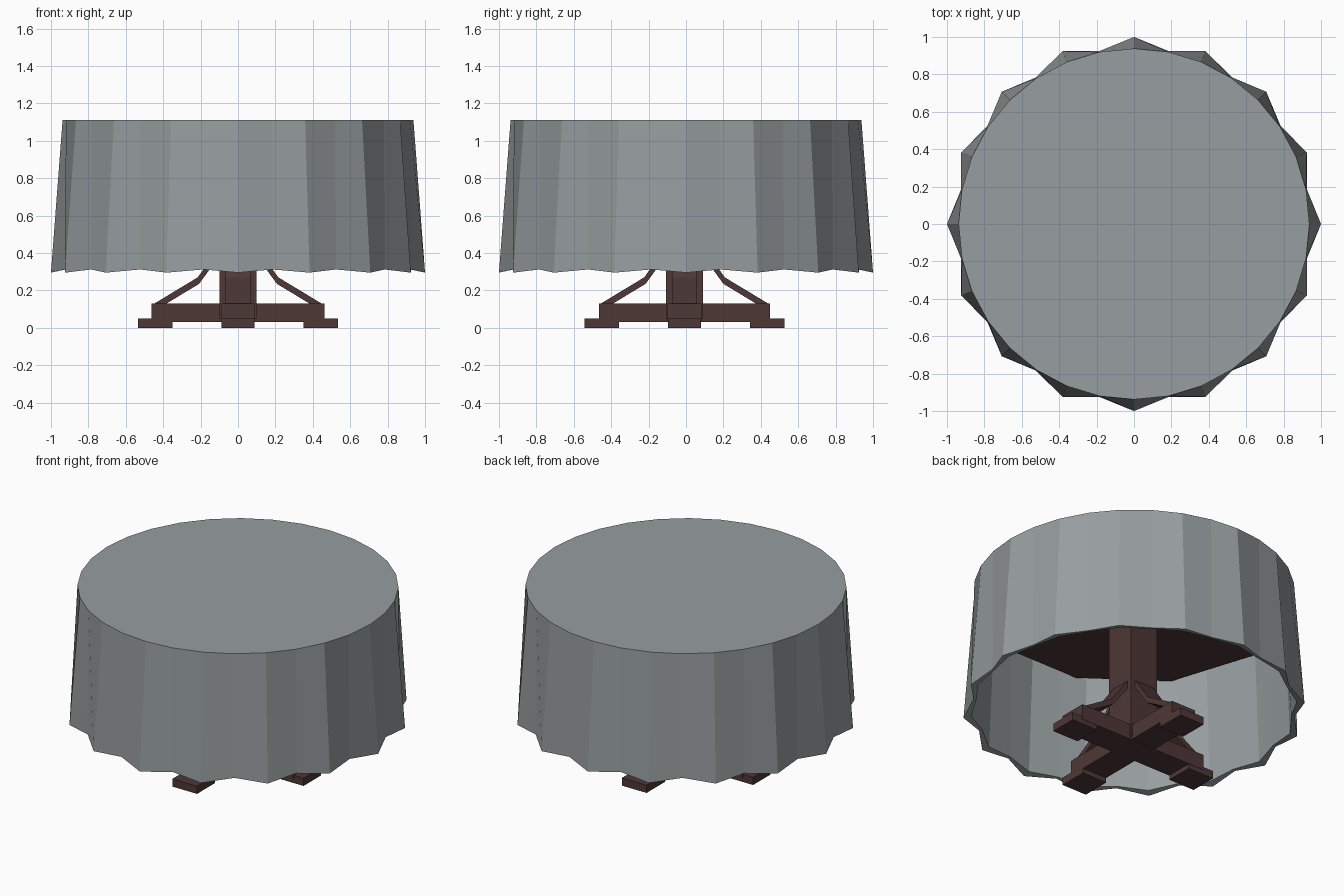
import bpy, bmesh
from math import sin, cos, pi, radians
from mathutils import Matrix

cube = bpy.data.objects.get("Cube")
if cube:
    bpy.data.objects.remove(cube, do_unlink=True)

CY = -0.008  # the pedestal sits slightly forward


def material(name, rgb):
    m = bpy.data.materials.new(name)
    m.use_nodes = True
    m.diffuse_color = (*rgb, 1)
    m.node_tree.nodes["Principled BSDF"].inputs["Base Color"].default_value = (*rgb, 1)
    return m


cloth = material("grey cloth", (0.31, 0.34, 0.35))
wood = material("dark brown wood", (0.077, 0.04, 0.038))


def finish(name, bm, mat):
    bmesh.ops.recalc_face_normals(bm, faces=bm.faces)
    me = bpy.data.meshes.new(name)
    bm.to_mesh(me)
    bm.free()
    me.materials.append(mat)
    ob = bpy.data.objects.new(name, me)
    bpy.context.scene.collection.objects.link(ob)
    return ob


def box(name, x, y, z, turn=0):
    """Box between (min, max) pairs, turned about the pedestal axis."""
    bm = bmesh.new()
    bmesh.ops.create_cube(bm, size=1)
    for v in bm.verts:
        v.co = [lo + (c + 0.5) * (hi - lo) for c, (lo, hi) in zip(v.co, (x, y, z))]
    bm.transform(Matrix.Translation((0, CY, 0)) @ Matrix.Rotation(radians(turn), 4, "Z"))
    return finish(name, bm, wood)


# Draped tablecloth: pleated hem, thin wall, closed top
N = 32
bm = bmesh.new()


def ring(tip_r, valley_r, tip_z, valley_z):
    verts = []
    for i in range(N):
        a = 2 * pi * i / N
        r, z = (valley_r, valley_z) if i % 2 else (tip_r, tip_z)
        verts.append(bm.verts.new((r * cos(a), r * sin(a), z)))
    return verts


rings = [ring(0.938, 0.938, 1.11, 1.11), ring(1.0, 0.943, 0.295, 0.312),
         ring(0.955, 0.925, 0.305, 0.315), ring(0.92, 0.92, 1.095, 1.095)]
for a, b in zip(rings, rings[1:]):
    for i in range(N):
        j = (i + 1) % N
        bm.faces.new((a[i], a[j], b[j], b[i]))
bm.faces.new(rings[0])
bm.faces.new(rings[-1])
finish("tablecloth", bm, cloth)

# Ten-sided table top under the cloth
bm = bmesh.new()
bmesh.ops.create_cone(bm, cap_ends=True, segments=10, radius1=0.905, radius2=0.905, depth=0.085,
                      matrix=Matrix.Translation((0, 0, 1.0425)) @ Matrix.Rotation(pi / 2, 4, "Z"))
finish("table_top", bm, wood)

# Centre column
box("column", (-0.1, 0.1), (-0.1, 0.1), (0.05, 1.01))

# Crossed base beams, the second one a touch slimmer
box("base_beam_x", (-0.462, 0.462), (-0.09, 0.09), (0.03, 0.13))
box("base_beam_y", (-0.458, 0.458), (-0.088, 0.088), (0.031, 0.129), 90)

# Bent brace profile: distance from axis, height
brace = [(0.455, 0.125), (0.215, 0.27), (0.08, 0.46), (0.08, 0.41), (0.208, 0.235), (0.39, 0.125)]

for k, side in enumerate(("left", "back", "right", "front")):
    box(side + "_foot", (0.35, 0.535), (-0.088, 0.088), (0, 0.05), 90 * k)
    bm = bmesh.new()
    face = bm.faces.new([bm.verts.new((r, -0.068, z)) for r, z in brace])
    ext = bmesh.ops.extrude_face_region(bm, geom=[face])
    bmesh.ops.translate(bm, vec=(0, 0.136, 0),
                        verts=[g for g in ext["geom"] if isinstance(g, bmesh.types.BMVert)])
    bm.transform(Matrix.Translation((0, CY, 0)) @ Matrix.Rotation(k * pi / 2, 4, "Z"))
    finish(side + "_brace", bm, wood)
